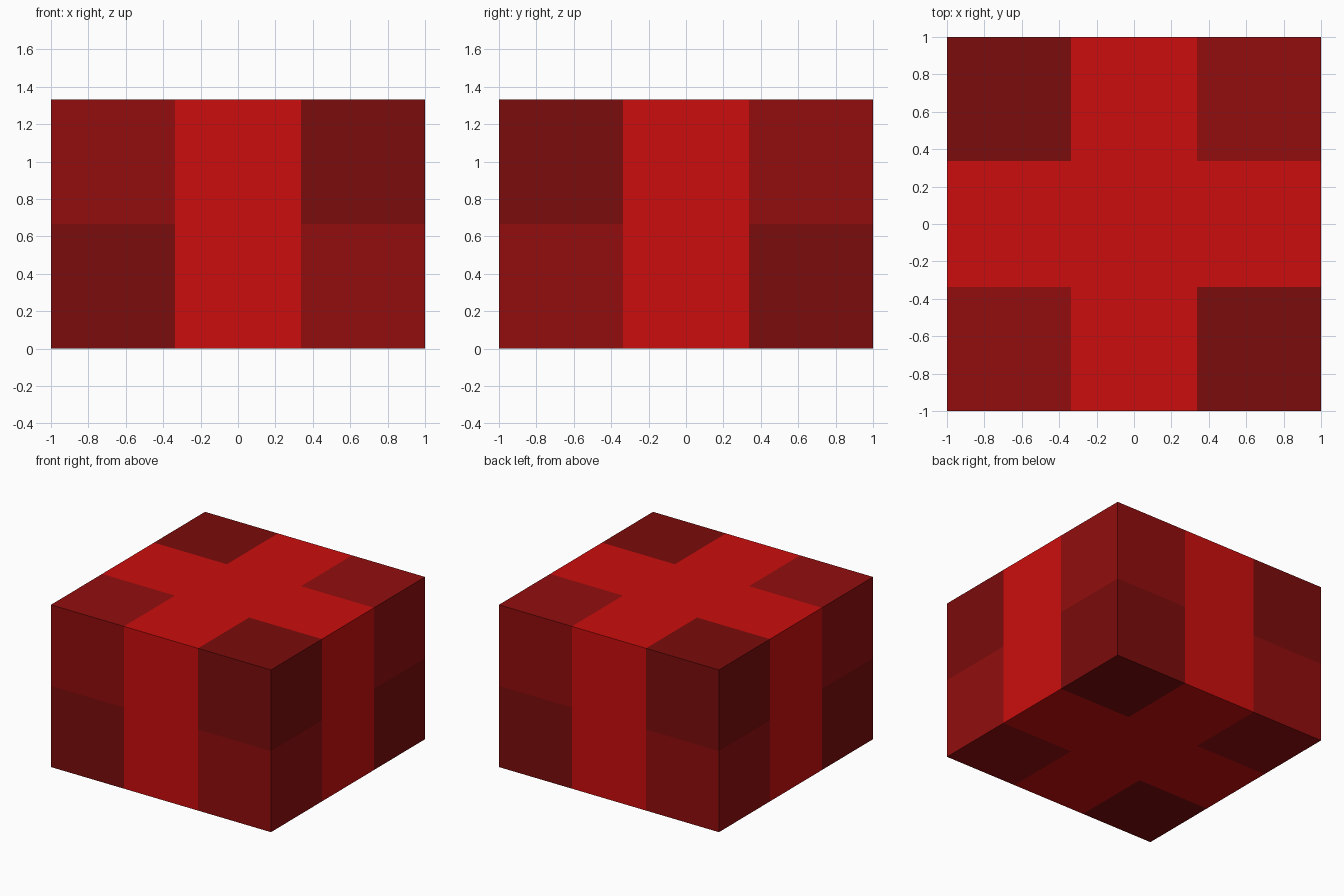
import bpy, bmesh

if "Cube" in bpy.data.objects:
    bpy.data.objects.remove(bpy.data.objects["Cube"])

HALF = 1.0        # half width of the whole block
ARM = 0.337       # half width of the cross arms
HEIGHT = 1.333
MID = HEIGHT / 2


def material(name, rgb):
    m = bpy.data.materials.new(name)
    m.diffuse_color = (*rgb, 1.0)
    m.use_nodes = True
    m.node_tree.nodes["Principled BSDF"].inputs["Base Color"].default_value = m.diffuse_color
    return m


bright = material("bright red", (0.60, 0.004, 0.004))
medium = material("medium red", (0.29, 0.004, 0.004))
dark = material("dark red", (0.20, 0.0035, 0.0035))


def prism(name, outline, z0, z1, mat):
    """Extrude a flat outline from z0 to z1."""
    bm = bmesh.new()
    face = bm.faces.new([bm.verts.new((x, y, z0)) for x, y in outline])
    ext = bmesh.ops.extrude_face_region(bm, geom=[face], use_keep_orig=True)
    top = [v for v in ext["geom"] if isinstance(v, bmesh.types.BMVert)]
    bmesh.ops.translate(bm, verts=top, vec=(0, 0, z1 - z0))
    bmesh.ops.recalc_face_normals(bm, faces=bm.faces)
    mesh = bpy.data.meshes.new(name)
    bm.to_mesh(mesh)
    bm.free()
    mesh.materials.append(mat)
    obj = bpy.data.objects.new(name, mesh)
    bpy.context.collection.objects.link(obj)
    return obj


# Full-height plus-shaped core: one quarter turned four times
cross = []
x1, y1, x2, y2, x3, y3 = ARM, ARM, ARM, HALF, -ARM, HALF
for _ in range(4):
    cross += [(x1, y1), (x2, y2), (x3, y3)]
    x1, y1, x2, y2, x3, y3 = -y1, x1, -y2, x2, -y3, x3
prism("cross_core", cross, 0, HEIGHT, bright)

# Eight corner blocks, coloured as a 3D checkerboard
for sx in (-1, 1):
    for sy in (-1, 1):
        for sz in (-1, 1):
            outline = [(sx * ARM, sy * ARM), (sx * HALF, sy * ARM),
                       (sx * HALF, sy * HALF), (sx * ARM, sy * HALF)]
            z0, z1 = (MID, HEIGHT) if sz > 0 else (0, MID)
            name = "corner_block_%s_%s_%s" % (
                "upper" if sz > 0 else "lower",
                "back" if sy > 0 else "front",
                "right" if sx > 0 else "left")
            prism(name, outline, z0, z1, medium if sx * sy * sz > 0 else dark)
